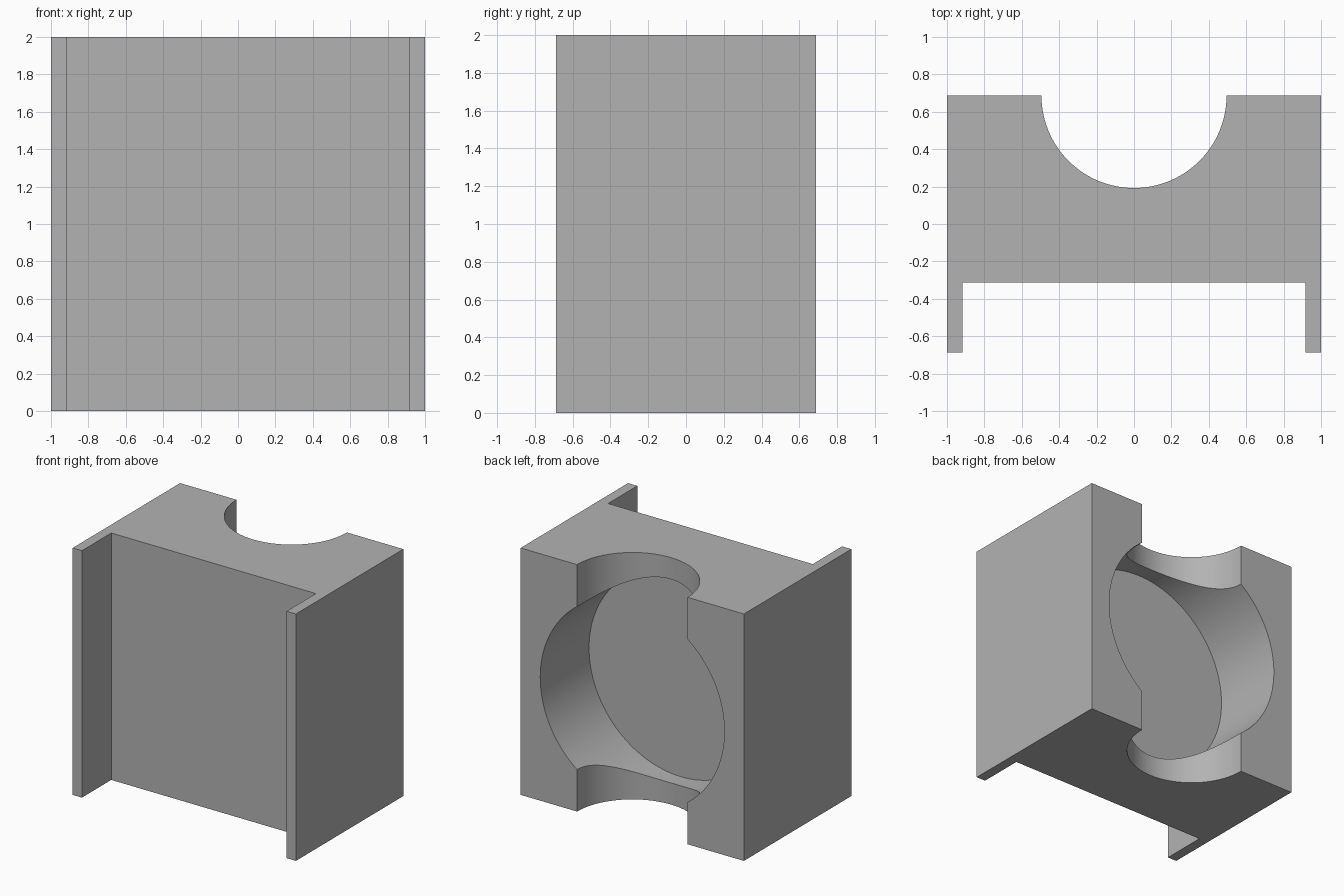
import bpy, bmesh
from math import sin, cos, pi, radians
from mathutils import Matrix

default = bpy.data.objects.get("Cube")
if default:
    bpy.data.objects.remove(default, do_unlink=True)

HALF_X, HALF_Y, HEIGHT = 1.0, 0.6875, 2.0
FLANGE, WEB_FRONT = 0.083, -0.3125
NOTCH_R, BORE_R, BORE_DEPTH = 0.495, 0.825, 0.625

grey = bpy.data.materials.new("plain grey")
grey.use_nodes = True
grey.diffuse_color = (0.45, 0.45, 0.45, 1)
grey.node_tree.nodes["Principled BSDF"].inputs["Base Color"].default_value = grey.diffuse_color


def add_object(name, bm):
    bmesh.ops.recalc_face_normals(bm, faces=bm.faces[:])
    mesh = bpy.data.meshes.new(name)
    bm.to_mesh(mesh)
    bm.free()
    mesh.materials.append(grey)
    obj = bpy.data.objects.new(name, mesh)
    bpy.context.collection.objects.link(obj)
    return obj


# Block: plan outline with front side flanges and a round rear notch
steps = 64
inner = HALF_X - FLANGE
outline = [(-HALF_X, HALF_Y), (-HALF_X, -HALF_Y), (-inner, -HALF_Y), (-inner, WEB_FRONT),
           (inner, WEB_FRONT), (inner, -HALF_Y), (HALF_X, -HALF_Y), (HALF_X, HALF_Y)]
outline += [(NOTCH_R * cos(pi * i / steps), HALF_Y - NOTCH_R * sin(pi * i / steps))
            for i in range(steps + 1)]
bm = bmesh.new()
base = bm.faces.new([bm.verts.new((x, y, 0)) for x, y in outline])
top = bmesh.ops.extrude_face_region(bm, geom=[base])["geom"]
bmesh.ops.translate(bm, vec=(0, 0, HEIGHT),
                    verts=[v for v in top if isinstance(v, bmesh.types.BMVert)])
block = add_object("notched_block", bm)

# Blind round bore cut from the rear
margin = 0.2
length = BORE_DEPTH + margin
centre_y = HALF_Y - BORE_DEPTH + length / 2
bm = bmesh.new()
bmesh.ops.create_cone(bm, cap_ends=True, segments=128, radius1=BORE_R, radius2=BORE_R,
                      depth=length, matrix=Matrix.Translation((0, centre_y, HEIGHT / 2))
                      @ Matrix.Rotation(pi / 2, 4, 'X'))
cutter = add_object("bore_cutter", bm)
cutter.hide_render = True

cut = block.modifiers.new("rear_bore", 'BOOLEAN')
cut.operation = 'DIFFERENCE'
cut.solver = 'EXACT'
cut.object = cutter

# Apply the cut, then smooth the round walls only
bpy.ops.object.select_all(action='DESELECT')
block.select_set(True)
bpy.context.view_layer.objects.active = block
bpy.ops.object.modifier_apply(modifier=cut.name)
bpy.data.objects.remove(cutter, do_unlink=True)
bpy.ops.object.shade_smooth_by_angle(angle=radians(20))
